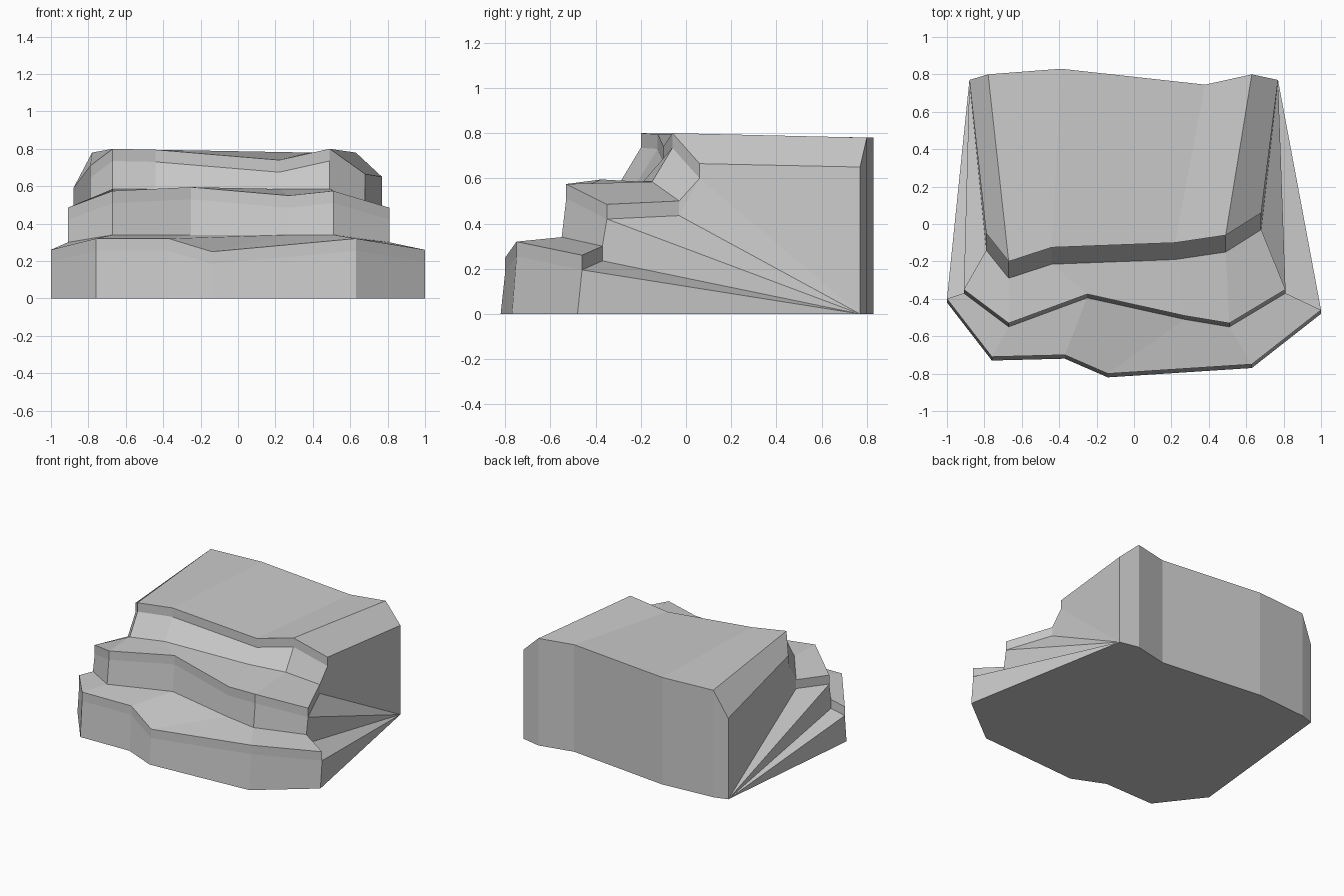
import bpy, bmesh

if "Cube" in bpy.data.objects:
    bpy.data.objects.remove(bpy.data.objects["Cube"])

DROP = 0.065  # thickness of the upright lip under each ledge

# Ledge edges from the left to the right side, lowest first
low = [(-1, -.40, .26), (-.76, -.71, .32), (-.37, -.70, .32),
       (-.14, -.80, .25), (.63, -.75, .32), (1, -.46, .26)]
mid = [(-.91, -.35, .485), (-.67, -.53, .575), (-.25, -.375, .595),
       (.27, -.49, .55), (.51, -.53, .575), (.81, -.35, .485)]
top = [(-.79, -.05, .71), (-.67, -.20, .80), (-.44, -.125, .795),
       (.22, -.10, .74), (.49, -.06, .80), (.68, .06, .665)]
back = [(-.88, .77, .59), (-.78, .80, .78), (-.39, .83, .78),
        (.38, .745, .78), (.63, .80, .78), (.77, .77, .65)]


def foot(row, dy, z_mid, z_end):
    """Foot of a riser: the ledge edge moved forward and set to a height."""
    n = len(row) - 1
    return [(x, y - dy, z_end if i in (0, n) else z_mid)
            for i, (x, y, z) in enumerate(row)]


def lowered(row):
    return [(x, y, z - DROP) for x, y, z in row]


rows = {
    "base": foot(low, .02, 0, 0), "low_d": lowered(low), "low": low,
    "foot2": foot(mid, .02, .34, .30), "mid_d": lowered(mid), "mid": mid,
    "foot3": foot(top, .09, .585, .50), "top_d": lowered(top), "top": top,
    "back": back, "floor": foot(back, 0, 0, 0),
}
bm = bmesh.new()
V = {k: [bm.verts.new(p) for p in r] for k, r in rows.items()}

# Risers, treads and back wall
names = list(rows)
for a, b in zip(names, names[1:]):
    for i in range(5):
        bm.faces.new((V[a][i], V[a][i + 1], V[b][i + 1], V[b][i]))

# Underside
bm.faces.new(V["base"][::-1] + V["floor"])

# Side walls: lips under the treads, then a fan to the back lower corner
for e in (0, 5):
    v = {k: V[k][e] for k in names}
    under = {k: bm.verts.new((v[k].co.x, v[k].co.y, v[k].co.z - DROP))
             for k in ("foot2", "foot3", "back")}
    faces = [
        (v["low_d"], v["low"], v["foot2"], under["foot2"]),
        (under["foot2"], v["foot2"], v["mid_d"]),
        (v["mid_d"], v["mid"], v["foot3"], under["foot3"]),
        (under["foot3"], v["foot3"], v["top_d"]),
        (v["top_d"], v["top"], v["back"], under["back"]),
    ]
    edge = [v["base"], v["low_d"], under["foot2"], v["mid_d"],
            under["foot3"], v["top_d"], under["back"]]
    faces += [(a, b, v["floor"]) for a, b in zip(edge, edge[1:])]
    faces.append((under["back"], v["back"], v["floor"]))
    for f in faces:
        bm.faces.new(f)

bmesh.ops.recalc_face_normals(bm, faces=bm.faces[:])
mesh = bpy.data.meshes.new("rock_ledges")
bm.to_mesh(mesh)
bm.free()
bpy.context.collection.objects.link(bpy.data.objects.new("rock_ledges", mesh))
